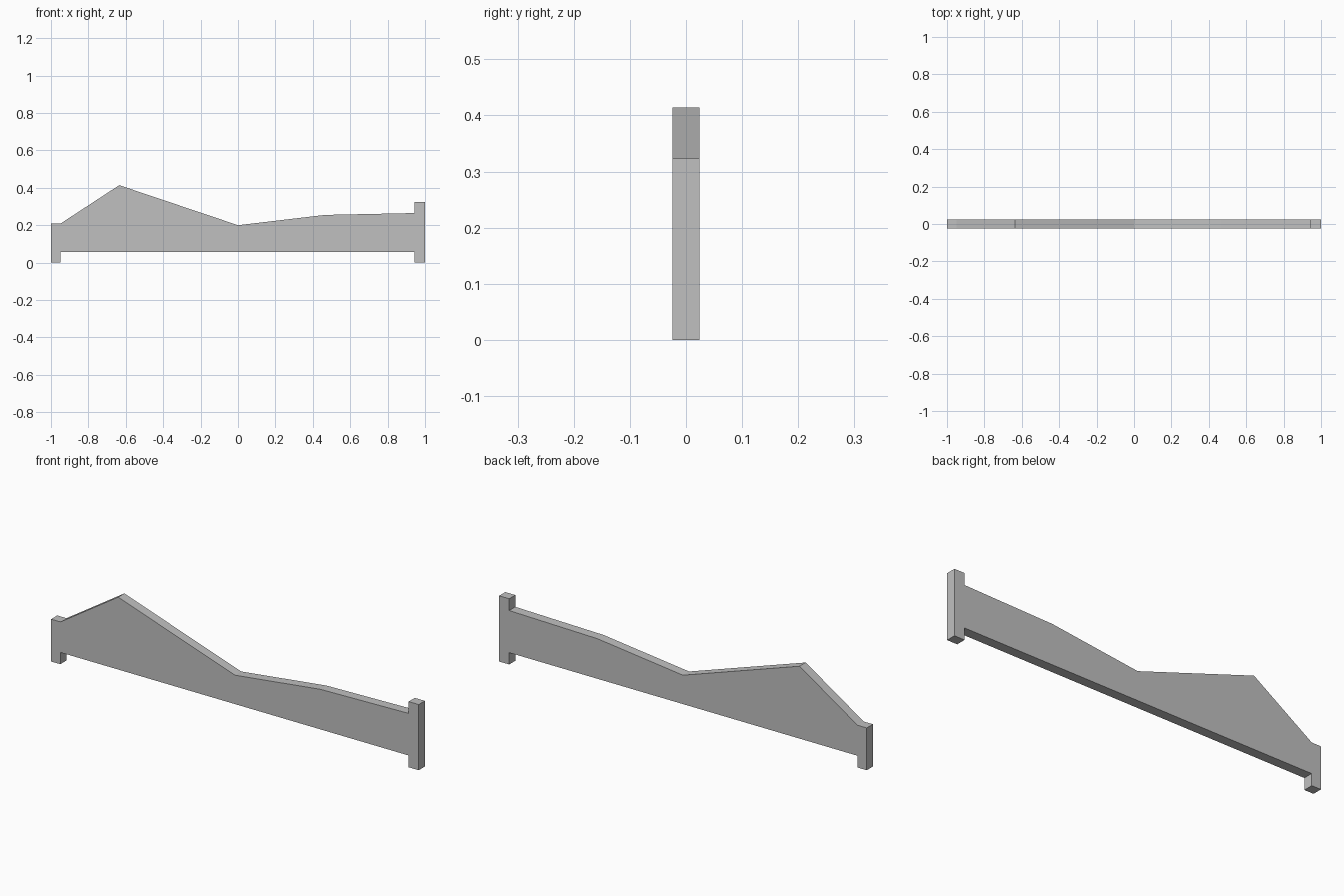
import bpy
import bmesh
from mathutils import Vector

cube = bpy.data.objects.get("Cube")
if cube:
    bpy.data.objects.remove(cube, do_unlink=True)

HALF_DEPTH = 0.024
RAIL = 0.058          # underside of the board between the feet
LEFT, RIGHT = -0.95, 0.945   # inner edges of the end posts

grey = bpy.data.materials.new("plain grey")
grey.use_nodes = True
colour = (0.53, 0.53, 0.53, 1)
grey.diffuse_color = colour
grey.node_tree.nodes["Principled BSDF"].inputs["Base Color"].default_value = colour


def extrude_profile(name, profile):
    """Extrude an x-z outline through the thickness of the board."""
    bm = bmesh.new()
    face = bm.faces.new([bm.verts.new((x, -HALF_DEPTH, z)) for x, z in profile])
    result = bmesh.ops.extrude_face_region(bm, geom=[face])
    verts = [v for v in result["geom"] if isinstance(v, bmesh.types.BMVert)]
    bmesh.ops.translate(bm, verts=verts, vec=Vector((0, 2 * HALF_DEPTH, 0)))
    bmesh.ops.recalc_face_normals(bm, faces=bm.faces)
    mesh = bpy.data.meshes.new(name)
    bm.to_mesh(mesh)
    bm.free()
    mesh.materials.append(grey)
    obj = bpy.data.objects.new(name, mesh)
    bpy.context.collection.objects.link(obj)
    return obj


# Feet and underside, then right post, sloping top edge and left post
underside = [(-1, 0), (LEFT, 0), (LEFT, RAIL), (RIGHT, RAIL), (RIGHT, 0), (1, 0)]
right_post = [(1, 0.323), (RIGHT, 0.323)]
top_edge = [(RIGHT, 0.265), (0.465, 0.255), (0, 0.2), (-0.635, 0.414)]
left_post = [(LEFT, 0.208), (-1, 0.208)]
extrude_profile("side_board", underside + right_post + top_edge + left_post)
